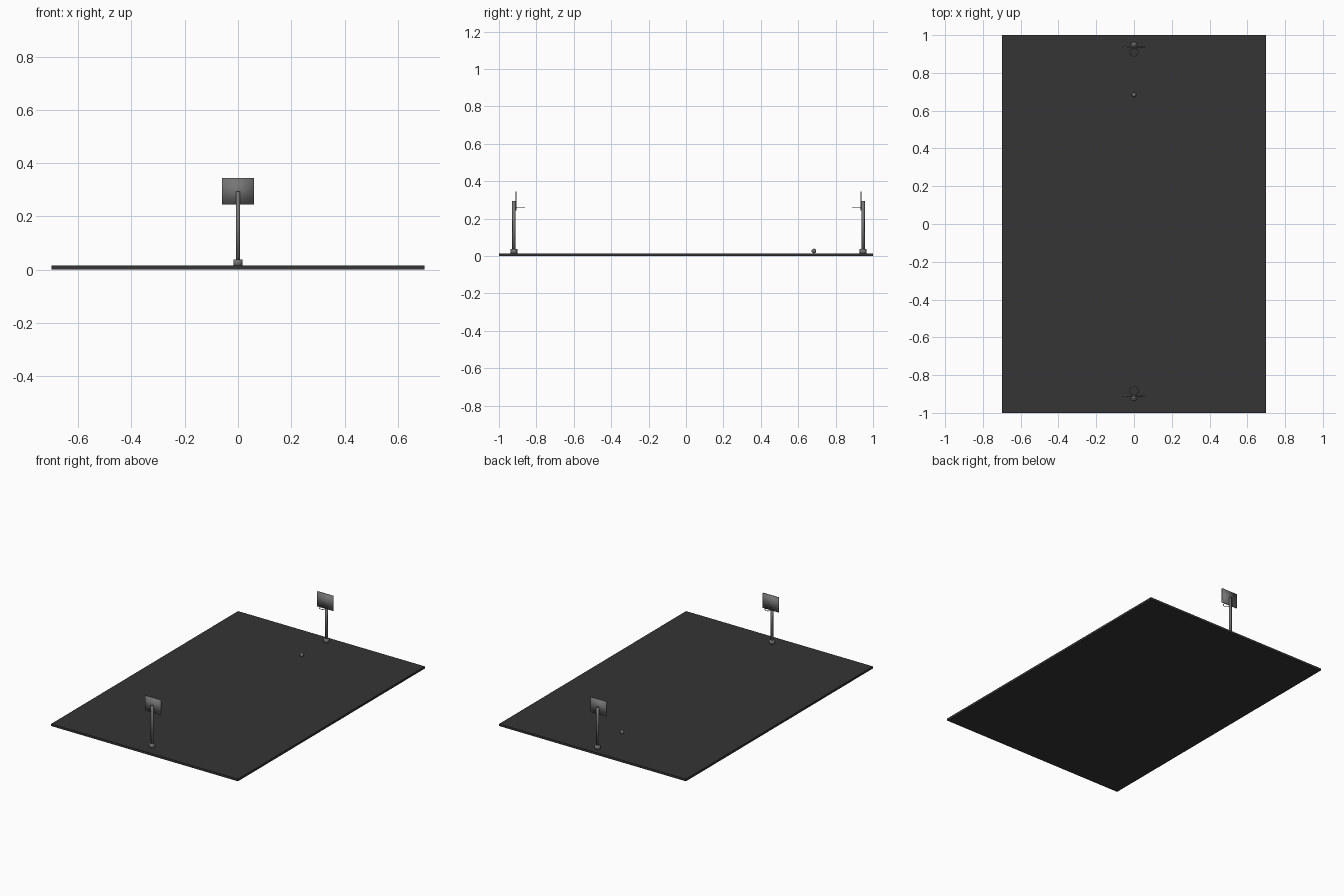
import bpy, math

if "Cube" in bpy.data.objects:
    bpy.data.objects.remove(bpy.data.objects["Cube"])

def mat(name, v):
    m = bpy.data.materials.new(name)
    m.diffuse_color = (v, v, v, 1)
    m.use_nodes = True
    m.node_tree.nodes["Principled BSDF"].inputs["Base Color"].default_value = m.diffuse_color
    return m

ASPHALT = mat("dark asphalt", 0.035)
METAL = mat("grey metal", 0.18)

def finish(name, m, smooth=False):
    o = bpy.context.object
    o.name = name
    o.data.materials.append(m)
    if smooth:
        bpy.ops.object.shade_smooth()
    return o

def box(name, loc, size, m, smooth=False):
    bpy.ops.mesh.primitive_cube_add(size=1, location=loc)
    o = bpy.context.object
    o.scale = size
    bpy.ops.object.transform_apply(location=False, rotation=False, scale=True)
    return finish(name, m, smooth)

def post(name, y, z0, z1, r, m):
    # hexagonal upright with corners on the y axis
    bpy.ops.mesh.primitive_cylinder_add(vertices=6, radius=r, depth=z1 - z0,
                                        location=(0, y, (z0 + z1) / 2))
    return finish(name, m, True)

TOP = 0.015
# court slab
box("court_floor", (0, 0, TOP / 2), (1.4, 2, TOP), ASPHALT)

def hoop(tag, y, d):
    """Post at y, with the board and ring facing direction d along y."""
    post(tag + "_post_base", y, TOP - 0.002, 0.038, 0.0185, METAL)
    post(tag + "_post", y, 0.03, 0.294, 0.0095, METAL)
    box(tag + "_backboard", (0, y + d * 0.011, 0.2945), (0.12, 0.006, 0.101), METAL, True)
    # ring
    bpy.ops.mesh.primitive_torus_add(major_segments=8, minor_segments=4,
                                     major_radius=0.0235, minor_radius=0.002,
                                     location=(0, y + d * 0.037, 0.258),
                                     rotation=(0, 0, math.pi / 8))
    finish(tag + "_ring", METAL, True)

hoop("front", -0.92, 1)
hoop("back", 0.947, -1)

# ball
bpy.ops.mesh.primitive_uv_sphere_add(segments=10, ring_count=8, radius=0.0125,
                                     location=(0, 0.684, TOP + 0.0122))
finish("ball", METAL, True)
